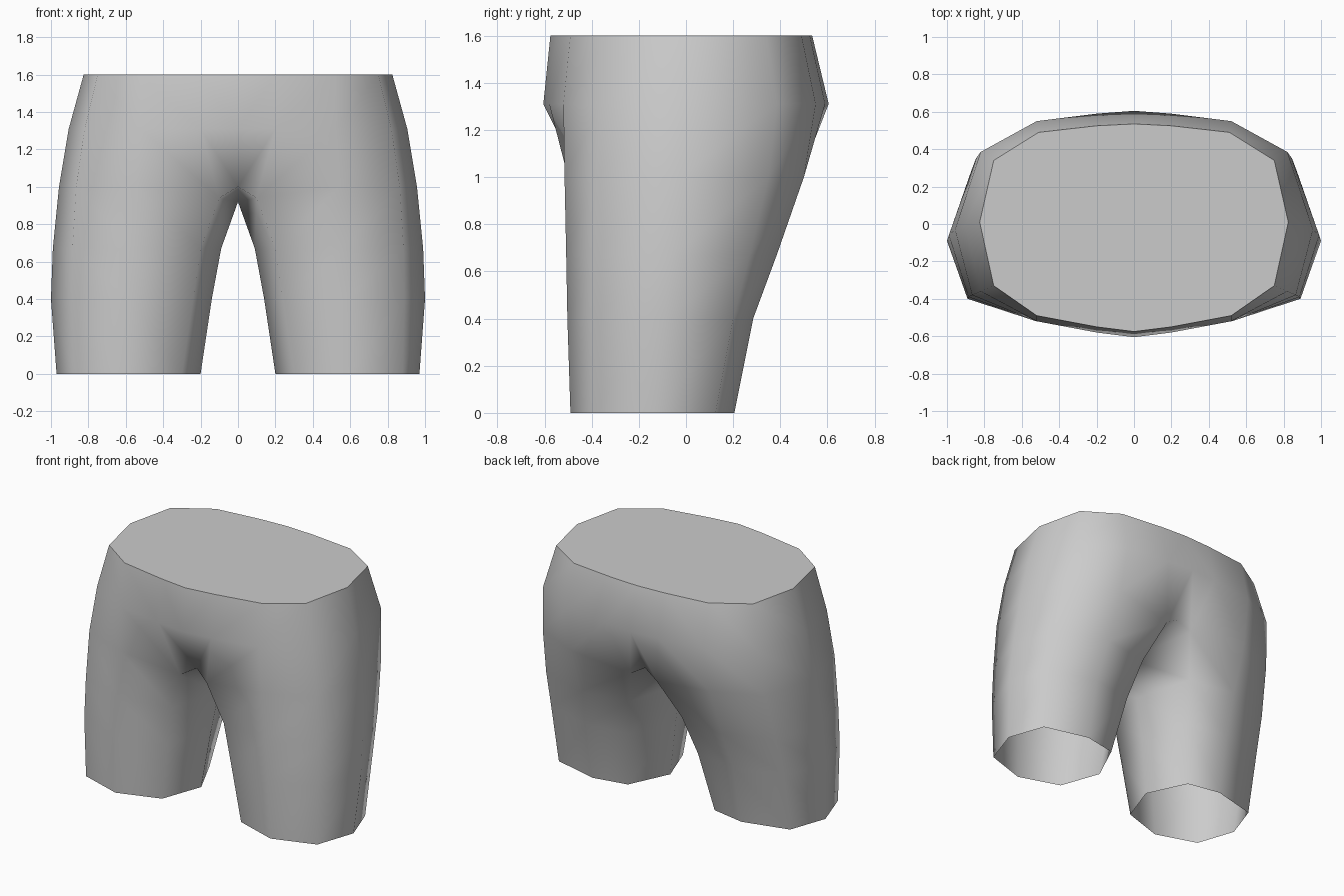
import bpy, bmesh, math

if "Cube" in bpy.data.objects:
    bpy.data.objects.remove(bpy.data.objects["Cube"])

# Half cross-sections (x, y), ordered back -> outer side -> front -> inner side
# torso rows: the first and last points lie on the centre line
torso = [
    (1.60, [(0, .535), (.2, .525), (.51, .49), (.75, .34), (.825, .01),
            (.75, -.33), (.52, -.49), (.2, -.55), (0, -.575)]),
    (1.31, [(0, .605), (.2, .59), (.52, .55), (.82, .385), (.905, -.01),
            (.82, -.36), (.52, -.52), (.2, -.58), (0, -.605)]),
    (1.00, [(0, .445), (.1, .46), (.53, .50), (.845, .35), (.957, -.03),
            (.865, -.38), (.54, -.515), (.1, -.485), (0, -.45)]),
]
# leg rows: closed rings, the last point is the inner thigh
legs = [
    (.67, [(.2, .33), (.54, .385), (.875, .27), (.99, -.06),
           (.885, -.39), (.56, -.508), (.2, -.44), (.09, -.08)]),
    (.40, [(.26, .24), (.56, .285), (.885, .20), (1.0, -.09),
           (.89, -.40), (.575, -.503), (.24, -.42), (.14, -.09)]),
    (0.0, [(.33, .16), (.565, .205), (.88, .125), (.97, -.13),
           (.88, -.395), (.59, -.49), (.3, -.395), (.2, -.115)]),
]

bm = bmesh.new()


def ring(z, pts):
    return [bm.verts.new((x, y, z)) for x, y in pts]


def bridge(a, b, closed=False):
    n = len(a)
    for i in range(n if closed else n - 1):
        j = (i + 1) % n
        bm.faces.new((a[i], a[j], b[j], b[i]))


# Hips with closed waist
rows = [ring(z, p) for z, p in torso]
for a, b in zip(rows, rows[1:]):
    bridge(a, b)
bm.faces.new(rows[0])

# Crotch: the inner corners drop a little and meet a low centre point
low = rows[-1]
low[1].co.z = low[7].co.z = .94
crotch = bm.verts.new((0, -.05, .92))
bm.faces.new((low[0], low[1], crotch))
bm.faces.new((low[7], low[8], crotch))

# Open leg
rings = [low[1:8] + [crotch]] + [ring(z, p) for z, p in legs]
for a, b in zip(rings, rings[1:]):
    bridge(a, b, True)

# Other half
geom = bm.verts[:] + bm.edges[:] + bm.faces[:]
bmesh.ops.mirror(bm, geom=geom, axis='X', merge_dist=.001)
bmesh.ops.remove_doubles(bm, verts=bm.verts[:], dist=.001)
bmesh.ops.recalc_face_normals(bm, faces=bm.faces[:])

mesh = bpy.data.meshes.new("shorts")
bm.to_mesh(mesh)
bm.free()
shorts = bpy.data.objects.new("shorts", mesh)
bpy.context.collection.objects.link(shorts)
bpy.context.view_layer.objects.active = shorts
shorts.select_set(True)
bpy.ops.object.shade_smooth_by_angle(angle=math.radians(65))
